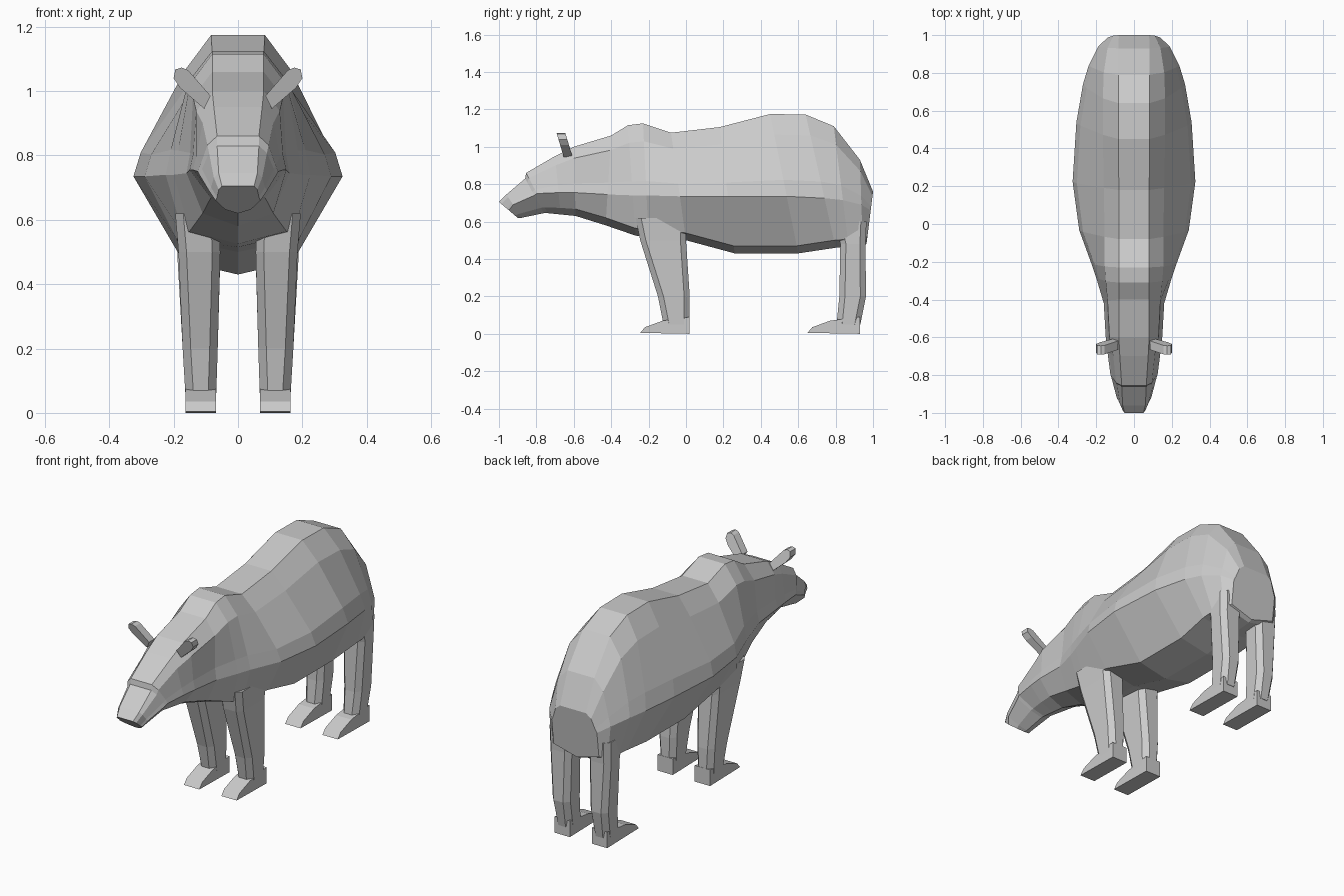
import bpy, bmesh


def loft(name, rings, mirror=False):
    """Skin a list of equal-length point rings and cap both ends."""
    bm = bmesh.new()
    vs = [[bm.verts.new(p) for p in r] for r in rings]
    n = len(rings[0])
    for a, b in zip(vs, vs[1:]):
        for i in range(n):
            j = (i + 1) % n
            bm.faces.new((a[i], a[j], b[j], b[i]))
    bm.faces.new(vs[0])
    bm.faces.new(vs[-1])
    bmesh.ops.recalc_face_normals(bm, faces=bm.faces)
    me = bpy.data.meshes.new(name)
    bm.to_mesh(me)
    bm.free()
    ob = bpy.data.objects.new(name, me)
    bpy.context.collection.objects.link(ob)
    if mirror:
        m = ob.modifiers.new("mirror", 'MIRROR')
        m.use_mirror_merge = False
    return ob


def body_ring(yt, zt, yb, zb, wt, wu, wm, zm, wl):
    """Faceted body section, leaning from (yt, zt) down to (yb, zb)."""
    h = zt - zm
    half = [(wt, zt), (wu, zt - 0.25 * h), (wm * 0.93, zm + 0.2 * h),
            (wm, zm), (wl, zb + min(0.04, 0.3 * (zm - zb)))]
    pts = half + [(0, zb)] + [(-x, z) for x, z in reversed(half)]
    return [(x, yb + (yt - yb) * (z - zb) / (zt - zb), z) for x, z in pts]


# Head, muzzle to neck: top y, top z, bottom y, bottom z,
# top width, upper width, widest, its height, belly width
head = [
    (-1.00, 0.705, -0.90, 0.62, 0.05, 0.06, 0.07, 0.66, 0.04),
    (-0.96, 0.745, -0.88, 0.62, 0.06, 0.075, 0.09, 0.69, 0.045),
    (-0.86, 0.83, -0.76, 0.645, 0.065, 0.09, 0.12, 0.74, 0.06),
    (-0.855, 0.86, -0.74, 0.645, 0.065, 0.095, 0.125, 0.75, 0.06),
    (-0.70, 0.95, -0.67, 0.638, 0.075, 0.11, 0.14, 0.755, 0.075),
    (-0.60, 1.00, -0.59, 0.63, 0.08, 0.13, 0.15, 0.755, 0.085),
]
# Torso, neck to rump
torso = [
    (-0.40, 1.06, -0.43, 0.58, 0.08, 0.14, 0.16, 0.745, 0.11),
    (-0.31, 1.115, -0.27, 0.525, 0.08, 0.15, 0.20, 0.74, 0.15),
    (-0.23, 1.125, -0.20, 0.515, 0.08, 0.155, 0.225, 0.74, 0.17),
    (-0.08, 1.075, 0.00, 0.50, 0.08, 0.155, 0.29, 0.735, 0.19),
    (0.18, 1.105, 0.26, 0.43, 0.08, 0.16, 0.325, 0.735, 0.17),
    (0.45, 1.175, 0.60, 0.43, 0.083, 0.165, 0.305, 0.735, 0.17),
    (0.64, 1.172, 0.80, 0.46, 0.083, 0.165, 0.27, 0.725, 0.185),
    (0.79, 1.11, 0.87, 0.465, 0.083, 0.16, 0.24, 0.715, 0.185),
    (0.93, 0.93, 0.945, 0.47, 0.083, 0.14, 0.19, 0.69, 0.175),
    (1.00, 0.76, 0.965, 0.48, 0.08, 0.11, 0.14, 0.66, 0.14),
]
loft("body", [body_ring(*s) for s in head + torso])


def leg(name, levels):
    """Eight-sided column; each level is z, front y, back y, inner x, outer x."""
    rings = []
    for z, f, b, i, o in levels:
        c, d = 0.025, 0.03
        rings.append([(i + c, f, z), (o - c, f, z), (o, f + d, z), (o, b - d, z),
                      (o - c, b, z), (i + c, b, z), (i, b - d, z), (i, f + d, z)])
    loft(name, rings, True)


def foot(name, front, heel):
    """Wedge foot: side profile given three widths across x."""
    prof = [(heel, 0), (front, 0.005), (front + 0.025, 0.035),
            (front + 0.12, 0.07), (heel, 0.09)]
    loft(name, [[(x, y, z) for y, z in prof] for x in (0.068, 0.163)], True)


leg("front_leg", [(0.62, -0.27, 0.0, 0.06, 0.195), (0.50, -0.245, 0.0, 0.055, 0.185),
                  (0.20, -0.15, 0.02, 0.063, 0.172), (0.05, -0.12, 0.018, 0.068, 0.163)])
leg("hind_leg", [(0.60, 0.80, 0.965, 0.06, 0.19), (0.48, 0.825, 0.96, 0.055, 0.188),
                 (0.20, 0.82, 0.962, 0.063, 0.172), (0.05, 0.805, 0.932, 0.068, 0.163)])
foot("front_foot", -0.245, 0.02)
foot("hind_foot", 0.65, 0.93)

# Ears: slanted front outline given thickness
ear = [(0.085, 0.985), (0.155, 1.065), (0.175, 1.073), (0.195, 1.067),
       (0.2, 1.04), (0.18, 1.01), (0.105, 0.945)]
loft("ear", [[(x, -0.63 - (z - 0.95) * 0.3 + t, z) for x, z in ear]
             for t in (-0.025, 0.022)], True)
